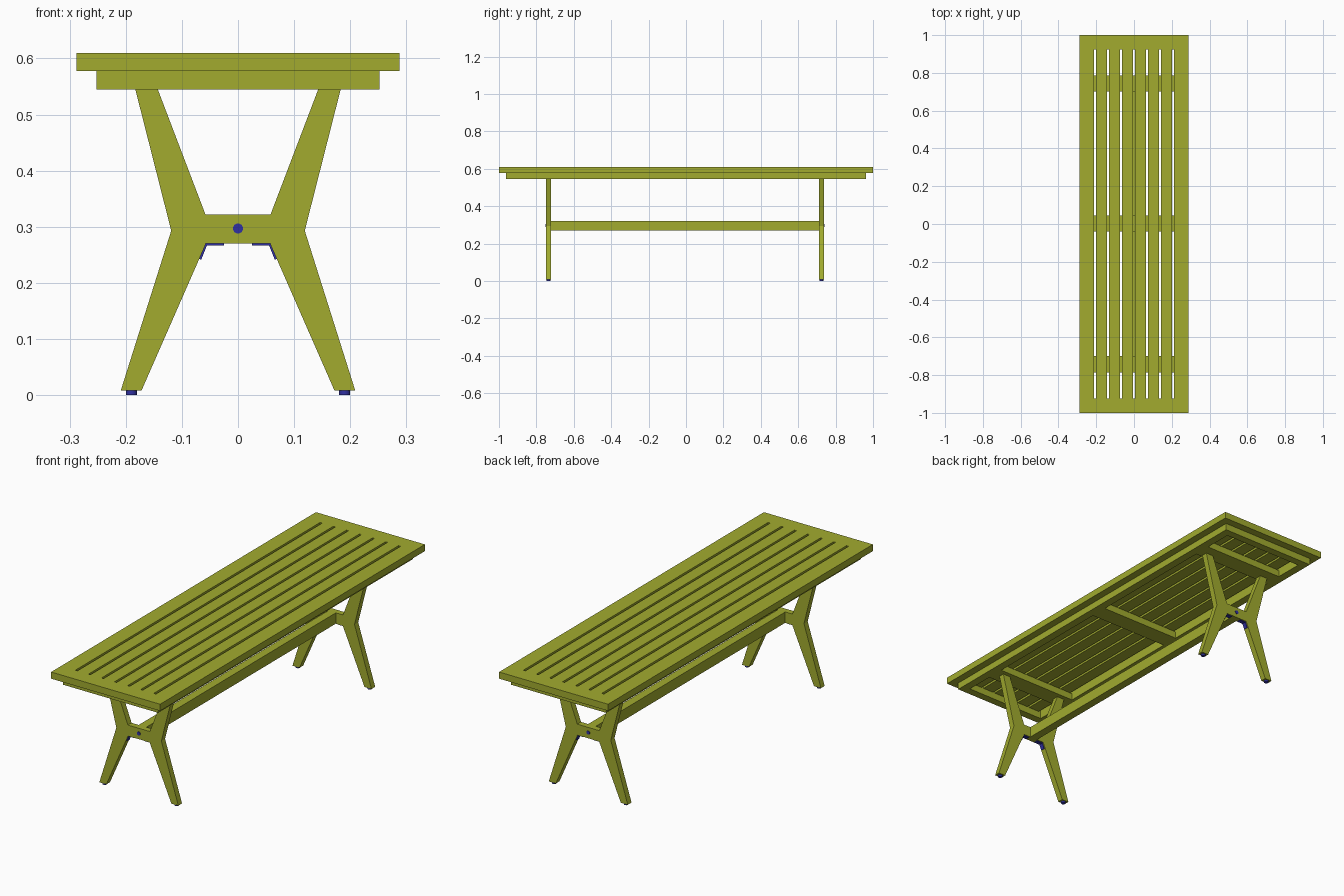
import bpy
import bmesh

old = bpy.data.objects.get("Cube")
if old:
    bpy.data.objects.remove(old, do_unlink=True)


def make_material(name, rgb):
    m = bpy.data.materials.new(name)
    m.use_nodes = True
    m.diffuse_color = (*rgb, 1)
    m.node_tree.nodes["Principled BSDF"].inputs["Base Color"].default_value = (*rgb, 1)
    return m


WOOD = make_material("olive wood", (0.36, 0.41, 0.028))
METAL = make_material("blue fittings", (0.03, 0.03, 0.36))


def prism(name, profile, y0, y1, mat):
    """Extrude an (x, z) profile from y0 to y1."""
    bm = bmesh.new()
    face = bm.faces.new([bm.verts.new((x, y0, z)) for x, z in profile])
    ext = bmesh.ops.extrude_face_region(bm, geom=[face])["geom"]
    moved = [v for v in ext if isinstance(v, bmesh.types.BMVert)]
    bmesh.ops.translate(bm, verts=moved, vec=(0, y1 - y0, 0))
    bmesh.ops.recalc_face_normals(bm, faces=bm.faces[:])
    mesh = bpy.data.meshes.new(name)
    bm.to_mesh(mesh)
    bm.free()
    mesh.materials.append(mat)
    ob = bpy.data.objects.new(name, mesh)
    bpy.context.collection.objects.link(ob)
    return ob


def board(name, x0, x1, y0, y1, z0, z1, mat=WOOD):
    return prism(name, [(x0, z0), (x1, z0), (x1, z1), (x0, z1)], y0, y1, mat)


def cylinder(name, loc, radius, depth, rot=(0, 0, 0)):
    bpy.ops.mesh.primitive_cylinder_add(vertices=24, radius=radius, depth=depth,
                                        location=loc, rotation=rot)
    ob = bpy.context.object
    ob.name = name
    ob.data.materials.append(METAL)
    bpy.ops.object.shade_smooth_by_angle()


TOP, MID, LOW = 0.61, 0.578, 0.545    # table top, its underside, apron underside
IN_X, IN_Y = 0.213, 0.925             # inner edge of the top frame
SIDES = ((1, "left"), (-1, "right"))
ENDS = ((-1, "front", -0.735), (1, "back", 0.724))

# Top frame and the apron ring below it
for s, side in SIDES:
    a, b = sorted((s * IN_X, s * 0.288))
    board(f"{side}_top_rail", a, b, -1, 1, MID, TOP)
    a, b = sorted((s * IN_X, s * 0.252))
    board(f"{side}_apron", a, b, -0.963, 0.963, LOW, MID)
for s, end, _ in ENDS:
    a, b = sorted((s * IN_Y, s))
    board(f"{end}_end_board", -IN_X, IN_X, a, b, MID, TOP)
    a, b = sorted((s * IN_Y, s * 0.963))
    board(f"{end}_apron", -IN_X, IN_X, a, b, LOW, MID)

# Six slats with narrow gaps
for i in range(6):
    x = (i - 2.5) * 0.069
    board(f"slat_{i + 1}", x - 0.029, x + 0.029, -IN_Y, IN_Y, MID, TOP)

# Cross braces under the slats
for name, y in (("front", -0.743), ("middle", 0.002), ("back", 0.744)):
    board(f"{name}_cross_brace", -IN_X, IN_X, y - 0.043, y + 0.043, LOW, MID)

# Trestles: two bent legs, a joining block and the metal fittings
LEG = [(0.183, LOW), (0.143, LOW), (0.058, 0.322), (0.058, 0.268),
       (0.172, 0.008), (0.209, 0.008), (0.119, 0.293)]
BRACKET = [(0.025, 0.27), (0.058, 0.27), (0.0695, 0.243),
           (0.0655, 0.2415), (0.0555, 0.2665), (0.025, 0.2665)]
for e, end, y in ENDS:
    for s, side in SIDES:
        prism(f"{end}_{side}_leg", [(s * x, z) for x, z in LEG], y - 0.014, y + 0.014, WOOD)
        prism(f"{end}_{side}_bracket", [(s * x, z) for x, z in BRACKET],
              y - 0.01, y + 0.01, METAL)
        cylinder(f"{end}_{side}_foot_pad", (s * 0.19, y, 0.0045), 0.01, 0.009)
    board(f"{end}_joining_block", -0.058, 0.058, y - 0.014, y + 0.014, 0.27, 0.322)
    cylinder(f"{end}_bolt", (0, y + e * 0.0135, 0.297), 0.009, 0.005, (1.5707963, 0, 0))

# Long stretcher between the trestles
board("stretcher", -0.02, 0.02, -0.721, 0.71, 0.27, 0.322)
